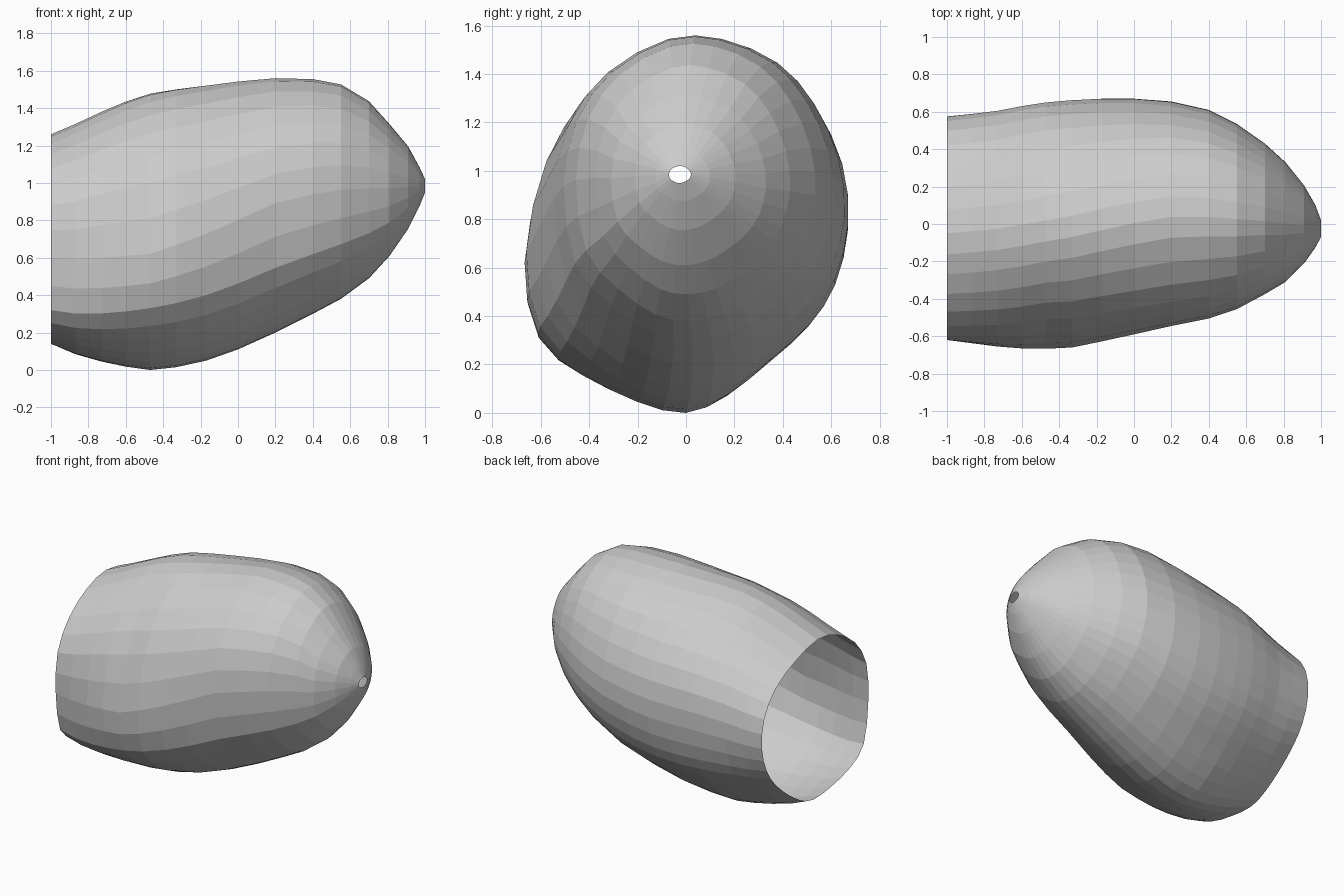
import bpy, bmesh
from mathutils import Vector

if "Cube" in bpy.data.objects:
    bpy.data.objects.remove(bpy.data.objects["Cube"])

# Cross-sections (y, z), counter-clockwise from the keel
REAR = [(0, .14), (.14, .19), (.29, .29), (.425, .41), (.52, .54), (.575, .72),
        (.55, .92), (.42, 1.09), (.2, 1.2), (-.05, 1.26), (-.27, 1.21), (-.47, 1.08),
        (-.6, .88), (-.62, .6), (-.57, .32), (-.42, .21), (-.2, .155)]
BELLY = [(0, 0), (.17, .07), (.34, .21), (.5, .36), (.6, .52), (.65, .75),
         (.63, 1.0), (.5, 1.22), (.28, 1.39), (.02, 1.475), (-.2, 1.43), (-.42, 1.26),
         (-.58, 1.0), (-.667, .62), (-.61, .33), (-.42, .16), (-.2, .045)]
FRONT = [(.03, .2), (.2, .235), (.36, .33), (.5, .45), (.6, .6), (.655, .82),
         (.63, 1.06), (.53, 1.29), (.38, 1.46), (.15, 1.56), (-.07, 1.56), (-.32, 1.42),
         (-.48, 1.2), (-.54, .9), (-.49, .55), (-.33, .36), (-.14, .23)]

# Stations: x, y min, y max, z min, z max
STATIONS = [(-1, -.62, .575, .14, 1.26), (-.87, -.637, .588, .085, 1.315),
            (-.73, -.655, .605, .045, 1.38), (-.6, -.665, .63, .018, 1.435),
            (-.47, -.667, .65, 0, 1.477), (-.33, -.66, .662, .015, 1.5),
            (-.17, -.627, .67, .05, 1.52), (0, -.59, .67, .11, 1.542),
            (.2, -.545, .655, .2, 1.56), (.4, -.505, .61, .30, 1.555),
            (.55, -.455, .535, .38, 1.527), (.7, -.375, .43, .49, 1.437),
            (.81, -.31, .33, .61, 1.315), (.91, -.21, .205, .755, 1.195),
            (.97, -.125, .10, .875, 1.085), (1, -.07, .02, .95, 1.02)]


def fit(pts, box):
    """Scale a section to a bounding box."""
    ys, zs = [p[0] for p in pts], [p[1] for p in pts]
    y0, y1, z0, z1 = box
    return [Vector((y0 + (y1 - y0) * (y - min(ys)) / (max(ys) - min(ys)),
                    z0 + (z1 - z0) * (z - min(zs)) / (max(zs) - min(zs))))
            for y, z in pts]


def refine(pts):
    """Double the number of sides along a smooth closed curve."""
    p = [Vector(q) for q in pts]
    n, out = len(p), []
    for i in range(n):
        a, b, c, d = p[i - 1], p[i], p[(i + 1) % n], p[(i + 2) % n]
        out += [b, (b + c) * .5625 - (a + d) * .0625]
    return fit(out, (0, 1, 0, 1))


keys = [(-1, refine(REAR)), (-.47, refine(BELLY)), (.2, refine(FRONT)), (1.01, refine(FRONT))]


def section_at(x):
    for (xa, a), (xb, b) in zip(keys, keys[1:]):
        if x <= xb:
            t = (x - xa) / (xb - xa)
            return [p.lerp(q, t) for p, q in zip(a, b)]


# Open tapered shell, lofted ring by ring
bm = bmesh.new()
rings = []
for x, *box in STATIONS:
    rings.append([bm.verts.new((x, y, z)) for y, z in fit(section_at(x), box)])
for a, b in zip(rings, rings[1:]):
    for i in range(len(a)):
        j = (i + 1) % len(a)
        bm.faces.new((a[i], a[j], b[j], b[i]))
bm.normal_update()
# Outward normals
side = max(bm.faces, key=lambda f: f.calc_center_median().y)
if side.normal.y < 0:
    bmesh.ops.reverse_faces(bm, faces=bm.faces[:])
mesh = bpy.data.meshes.new("tapered_shell")
bm.to_mesh(mesh)
bm.free()
bpy.context.collection.objects.link(bpy.data.objects.new("tapered_shell", mesh))
